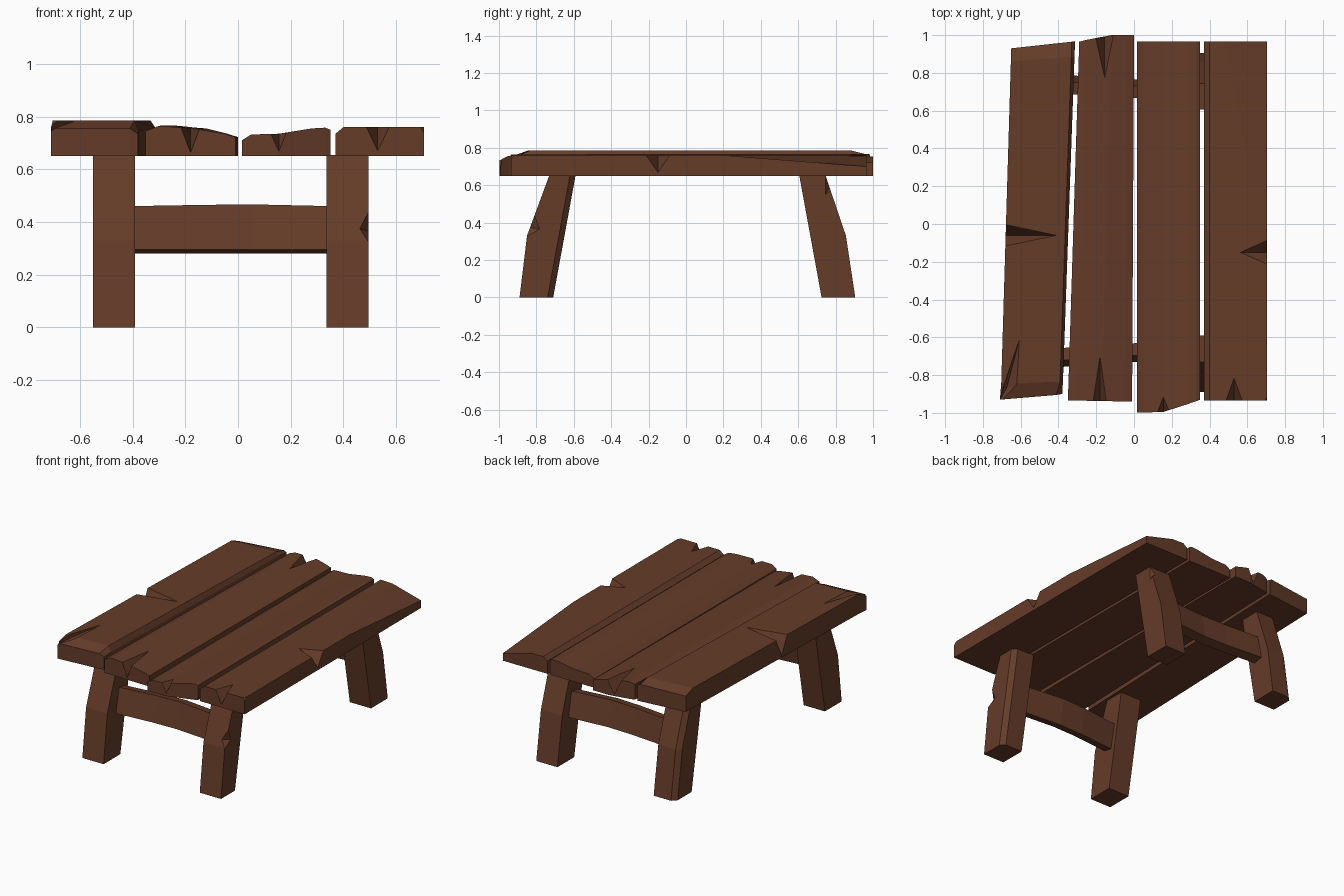
import bpy, bmesh

if "Cube" in bpy.data.objects:
    bpy.data.objects.remove(bpy.data.objects["Cube"])

wood = bpy.data.materials.new("dark_wood")
wood.diffuse_color = (0.13, 0.045, 0.022, 1)
wood.use_nodes = True
wood.node_tree.nodes["Principled BSDF"].inputs["Base Color"].default_value = wood.diffuse_color
UNDER = 0.65  # underside of the table top


def finish(name, bm):
    bmesh.ops.recalc_face_normals(bm, faces=bm.faces)
    me = bpy.data.meshes.new(name)
    bm.to_mesh(me)
    bm.free()
    me.materials.append(wood)
    ob = bpy.data.objects.new(name, me)
    bpy.context.collection.objects.link(ob)
    return ob


def loft(name, rings):
    """Join equal rings of points; ends are closed with a strip of quads."""
    bm = bmesh.new()
    rows = [[bm.verts.new(p) for p in r] for r in rings]
    n = len(rows[0])
    for a, b in zip(rows, rows[1:]):
        for i in range(n):
            j = (i + 1) % n
            bm.faces.new((a[i], a[j], b[j], b[i]))
    for r in (rows[0], rows[-1]):
        for i in range(n // 2 - 1):
            bm.faces.new((r[i], r[i + 1], r[n - 2 - i], r[n - 1 - i]))
    return finish(name, bm)


def hull(name, pts):
    bm = bmesh.new()
    for p in pts:
        bm.verts.new(p)
    bmesh.ops.convex_hull(bm, input=bm.verts[:])
    bmesh.ops.dissolve_limit(bm, angle_limit=0.01, verts=bm.verts[:], edges=bm.edges[:])
    return finish(name, bm)


def plank(name, sections):
    return loft(name, [s + [(x, y, UNDER) for x, y, z in reversed(s)] for s in sections])


def chip(ob, pts):
    """Cut a splinter-shaped notch."""
    cut = hull("cutter", pts)
    m = ob.modifiers.new("chip", 'BOOLEAN')
    m.operation, m.solver, m.object = 'DIFFERENCE', 'EXACT', cut
    bpy.context.view_layer.update()
    me = bpy.data.meshes.new_from_object(ob.evaluated_get(bpy.context.evaluated_depsgraph_get()))
    ob.modifiers.clear()
    ob.data = me
    bpy.data.objects.remove(cut)


def end_chip(ob, x, y, tip, w, z):
    """V split running in from a plank end."""
    e = 0.02 if y > 0 else -0.02
    chip(ob, [(x - w, y + e, z + .02), (x + w, y + e, z + .02),
              (x, y + e, UNDER + .005), (x, tip, z + .005)])


def side_chip(ob, x, y, tip, w, z, low=UNDER + .005):
    """V split running in from a plank side."""
    e = 0.02 if x > 0 else -0.02
    chip(ob, [(x + e, y - w, z + .02), (x + e, y + w, z + .02),
              (x + e, y, low), (tip, y, z + .005)])


# Table top planks, left to right: columns of (x, y, top height)
p1 = plank("plank_left", [
    [(-.71, -.93, .755), (-.41, -.905, .755), (-.38, -.90, .735)],
    [(-.703, -.845, .785), (-.392, -.835, .785), (-.376, -.83, .745)],
    [(-.652, .86, .785), (-.332, .885, .785), (-.315, .885, .76)],
    [(-.65, .93, .757), (-.33, .965, .765), (-.312, .968, .755)]])
side_chip(p1, -.68, -.06, -.40, .07, .785)
chip(p1, [(-.60, -.59, .79), (-.605, -.85, .80), (-.72, -.95, .80),
          (-.72, -.95, .745), (-.675, -.87, .735)])

p2 = plank("plank_centre_left", [
    [(-.35, -.935, .745), (-.30, -.935, .765), (-.17, -.937, .755), (-.05, -.94, .735), (-.01, -.94, .722)],
    [(-.29, .965, .755), (-.25, .975, .767), (-.12, 1.0, .755), (-.04, 1.0, .735), (0, 1.0, .722)]])
end_chip(p2, -.18, -.937, -.69, .045, .755)
end_chip(p2, -.155, .99, .765, .06, .757)

p3 = plank("plank_centre_right", [
    [(.015, -.998, .71), (.05, -.998, .732), (.155, -.995, .735), (.28, -.955, .755), (.33, -.938, .758), (.35, -.93, .75)],
    [(.015, .965, .71), (.05, .965, .732), (.16, .965, .735), (.28, .965, .755), (.33, .965, .758), (.35, .965, .75)]])
end_chip(p3, .155, -.99, -.91, .045, .735)

p4 = plank("plank_right", [
    [(.37, -.935, .735), (.40, -.935, .76), (.55, -.935, .76), (.705, -.935, .76)],
    [(.37, .2, .735), (.40, .2, .76), (.62, .2, .76), (.705, .2, .76)],
    [(.37, .965, .735), (.40, .965, .76), (.49, .965, .757), (.705, .965, .70)]])
side_chip(p4, .705, -.15, .555, .085, .76)
end_chip(p4, .53, -.935, -.81, .06, .76)
chip(p4, [(.66, -.96, .78), (.73, -.96, .78), (.73, -.86, .78), (.72, -.95, .70)])


# Bent, splayed legs: side profile (y, z) extruded across x
def leg(name, x0, x1, s, chamfer=None):
    d = 0.0 if s < 0 else 0.015
    prof = [(.89 + d, 0), (.85 + d / 3, .33), (.73 + d, .655), (.59 + d, .655), (.71 + d, 0)]
    pts = []
    for x in (x0, x1):
        other = x0 + x1 - x
        for i, (y, z) in enumerate(prof):
            inner = i > 2
            if x == x1 and ((chamfer == "inner" and inner) or (chamfer == "outer" and not inner)):
                k = .03 if inner else -.03
                pts += [(x, s * (y + k), z), (x + (.03 if other > x else -.03), s * y, z)]
            else:
                pts.append((x, s * y, z))
    return hull(name, pts)


leg("front_left_leg", -.39, -.55, -1)
leg("back_left_leg", -.39, -.55, 1, "outer")
fr = leg("front_right_leg", .335, .495, -1, "inner")
br = leg("back_right_leg", .335, .495, 1)
chip(fr, [(.445, -.86, .38), (.51, -.80, .47), (.51, -.88, .29), (.51, -.76, .36), (.47, -.90, .38)])
chip(br, [(.51, .80, .58), (.51, .735, .66), (.51, .735, .53), (.45, .78, .61)])

# Stretchers between the legs, leaning with them and bowed inward
for name, s in (("front_stretcher", -1), ("back_stretcher", 1)):
    d = 0.0 if s < 0 else 0.035
    loft(name, [[(x, s * (y + b + d), z + t * (z > .4)) for y, z in
                 ((.76, .295), (.725, .46), (.66, .448), (.695, .28))]
                for x, b, t in ((-.42, 0, 0), (-.13, -.025, .005), (.05, -.03, .007), (.365, -.005, 0))])
